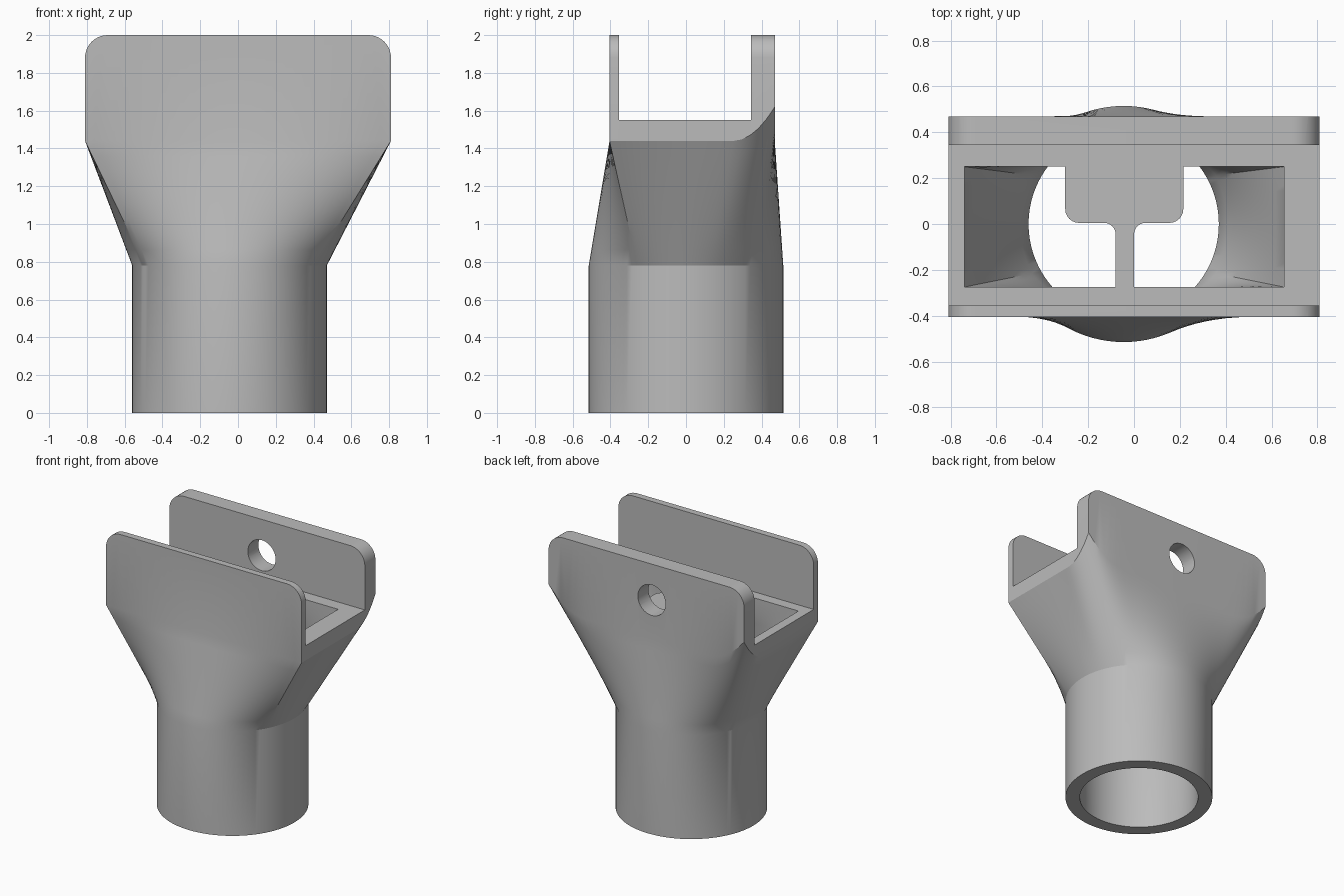
import bpy, bmesh, math

if "Cube" in bpy.data.objects:
    bpy.data.objects.remove(bpy.data.objects["Cube"])

CX = -0.045      # pipe axis
ARCS = [(-30, 30, 20), (30, 150, 32), (150, 210, 20), (210, 330, 32)]


def circle(r, z):
    pts = []
    for a, b, n in ARCS:
        for i in range(n):
            t = math.radians(a + (b - a) * i / n)
            pts.append((CX + r * math.cos(t), r * math.sin(t), z))
    return pts


def rect(x0, x1, y0, y1, height):
    """Rectangle ring whose corners match the arc divisions of circle()."""
    c = [(x1, y0), (x1, y1), (x0, y1), (x0, y0)]
    pts = []
    for k, (_, _, n) in enumerate(ARCS):
        p, q = c[k], c[(k + 1) % 4]
        for i in range(n):
            x = p[0] + (q[0] - p[0]) * i / n
            y = p[1] + (q[1] - p[1]) * i / n
            pts.append((x, y, height(x, y)))
    return pts


def blend(a, b, steps):
    return [[tuple(u + (v - u) * s / steps for u, v in zip(p, q))
             for p, q in zip(a, b)] for s in range(1, steps)]


def make(name, bm):
    bmesh.ops.recalc_face_normals(bm, faces=bm.faces)
    mesh = bpy.data.meshes.new(name)
    bm.to_mesh(mesh)
    bm.free()
    ob = bpy.data.objects.new(name, mesh)
    bpy.context.collection.objects.link(ob)
    return ob


def skin(name, rings):
    """Closed solid through a stack of matching rings."""
    bm = bmesh.new()
    rows = [[bm.verts.new(p) for p in r] for r in rings]
    n = len(rows[0])
    for a, b in zip(rows, rows[1:]):
        for i in range(n):
            j = (i + 1) % n
            bm.faces.new((a[i], a[j], b[j], b[i]))
    bm.faces.new(rows[0][::-1])
    bm.faces.new(rows[-1])
    return make(name, bm)


def cut(ob, cutter):
    m = ob.modifiers.new("cut", 'BOOLEAN')
    m.operation, m.solver, m.object = 'DIFFERENCE', 'EXACT', cutter
    bpy.context.view_layer.objects.active = ob
    bpy.ops.object.modifier_apply(modifier=m.name)
    bpy.data.objects.remove(cutter)


def arc(cx, cy, r, a, b, n=6):
    return [(cx + r * math.cos(math.radians(a + (b - a) * i / n)),
             cy + r * math.sin(math.radians(a + (b - a) * i / n))) for i in range(n + 1)]


def lip(x, y):
    """Lower edge of the straight head, sweeping up at the rear corners."""
    t = (y - 0.25) / 0.22 if y < 0.4699 else 1 - (0.81 - abs(x)) / 0.3
    return 1.44 + 0.18 * max(0, min(1, t)) ** 2


# Outer body: pipe, flare and straight head
pipe_top = circle(0.515, 0.78)
lip_ring = rect(-0.81, 0.81, -0.405, 0.47, lip)
head_top = rect(-0.81, 0.81, -0.405, 0.47, lambda x, y: 2.0)
body = skin("pipe_bracket", [circle(0.515, 0), pipe_top]
            + blend(pipe_top, lip_ring, 8) + [lip_ring, head_top])

# Channel between the two cheek plates
cut(body, skin("channel", [[(-1, -0.355, z), (1, -0.355, z), (1, 0.345, z), (-1, 0.345, z)]
                           for z in (1.55, 2.2)]))

# Rounded upper corners of the plates
for s in (-1, 1):
    prof = arc(0.69, 1.88, 0.12, 90, 0, 10) + [(0.9, 1.88), (0.9, 2.1), (0.69, 2.1)]
    cut(body, skin("corner", [[(s * x, y, z) for x, z in prof] for y in (-0.7, 0.7)]))

# Hollow interior, leaving the tongue and its thin rib standing
bore_top = circle(0.415, 0.78)
mouth = rect(-0.74, 0.655, -0.275, 0.25, lambda x, y: 1.44)
mouth_top = rect(-0.74, 0.655, -0.275, 0.25, lambda x, y: 1.7)
cavity = skin("cavity", [circle(0.415, -0.1), bore_top]
              + blend(bore_top, mouth, 8) + [mouth, mouth_top])
tongue = ([(-0.08, -0.6), (0.0, -0.6)] + arc(0.05, -0.045, 0.05, 180, 90)
          + arc(0.155, 0.065, 0.06, -90, 0) + [(0.215, 0.6), (-0.30, 0.6)]
          + arc(-0.24, 0.065, 0.06, 180, 270) + arc(-0.13, -0.045, 0.05, 90, 0))
cut(cavity, skin("tongue", [[(x, y, z) for x, y in tongue] for z in (1.3, 2.0)]))
cut(body, cavity)

# Pin hole through the rear plate
cut(body, skin("pin_hole", [[(x, y, z) for x, z in arc(CX, 1.73, 0.115, 0, 348.75, 31)]
                            for y in (0.1, 0.8)]))

# Finish
gray = bpy.data.materials.new("plain_gray")
gray.diffuse_color = (0.5, 0.5, 0.5, 1)
gray.use_nodes = True
gray.node_tree.nodes["Principled BSDF"].inputs["Base Color"].default_value = gray.diffuse_color
body.data.materials.clear()
body.data.materials.append(gray)
for p in body.data.polygons:
    p.material_index = 0
bpy.ops.object.select_all(action='DESELECT')
body.select_set(True)
bpy.context.view_layer.objects.active = body
bpy.ops.object.shade_smooth_by_angle(angle=math.radians(25))
